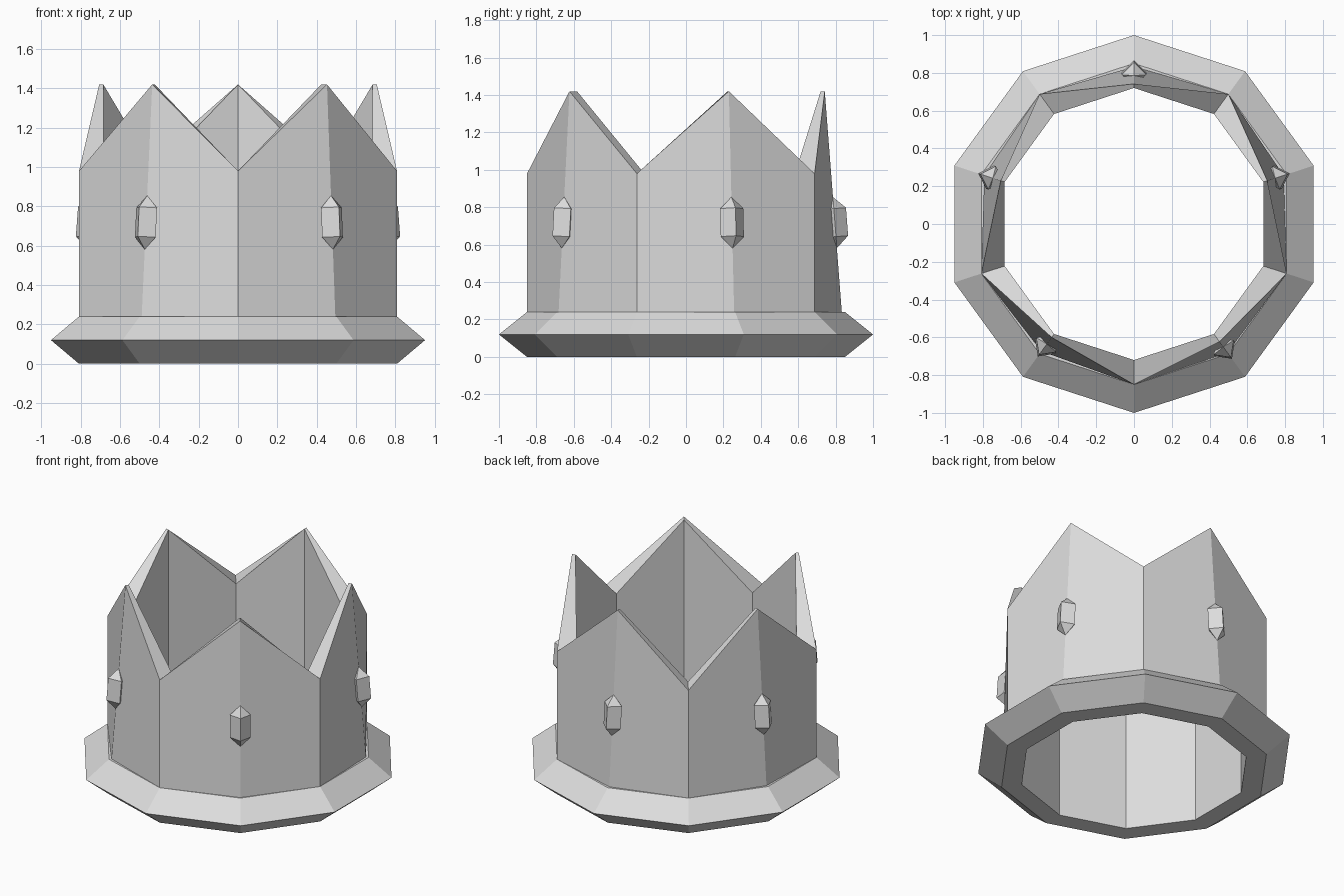
import bpy
import bmesh
from math import cos, sin, radians, atan2
from mathutils import Matrix, Vector

cube = bpy.data.objects.get("Cube")
if cube:
    bpy.data.objects.remove(cube, do_unlink=True)

SIDES = 10
INNER, OUTER, RIM = 0.72, 0.85, 1.0
BAND_TOP, VALLEY, PEAK = 0.24, 0.98, 1.42

grey = bpy.data.materials.new("light grey")
grey.use_nodes = True
grey.diffuse_color = (0.72, 0.72, 0.72, 1)
grey.node_tree.nodes["Principled BSDF"].inputs["Base Color"].default_value = grey.diffuse_color


def polar(radius, angle, z):
    return Vector((radius * cos(angle), radius * sin(angle), z))


def make_object(name, bm):
    bmesh.ops.recalc_face_normals(bm, faces=bm.faces)
    mesh = bpy.data.meshes.new(name)
    bm.to_mesh(mesh)
    bm.free()
    mesh.materials.append(grey)
    obj = bpy.data.objects.new(name, mesh)
    bpy.context.collection.objects.link(obj)
    return obj


def ring_of_sections(name, sections):
    """Bridge a closed circle of matching closed cross-sections."""
    bm = bmesh.new()
    loops = [[bm.verts.new(p) for p in section] for section in sections]
    for i, a in enumerate(loops):
        b = loops[(i + 1) % len(loops)]
        for j in range(len(a)):
            k = (j + 1) % len(a)
            bm.faces.new((a[j], a[k], b[k], b[j]))
    return make_object(name, bm)


angles = [radians(90 + 360 / SIDES * i) for i in range(SIDES)]

# Flared base band
profile = [(INNER, 0), (OUTER, 0), (RIM, 0.12), (OUTER, BAND_TOP), (INNER, BAND_TOP)]
ring_of_sections("base_band", [[polar(r, a, z) for r, z in profile] for a in angles])


# Pointed wall: every second corner rises to a peak leaning inwards
def lean(i):
    """Outer radius at the foot and at the tip of a corner."""
    if i % 2:
        return OUTER, OUTER
    return (0.842, 0.77) if i == 6 else (0.833, 0.742)


sections = []
for i, a in enumerate(angles):
    foot, tip = lean(i)
    top = VALLEY if i % 2 else PEAK
    sections.append([polar(INNER, a, BAND_TOP), polar(foot, a, BAND_TOP),
                     polar(tip, a, top), polar(INNER, a, top)])
ring_of_sections("pointed_wall", sections)


# Four-sided gems with pointed ends, one on each peak corner
def make_gem(name, location, angle, tilt):
    bm = bmesh.new()
    half, body, tip = 0.065, 0.075, 0.137
    low, high = ([bm.verts.new(polar(half, radians(90 * k), z)) for k in range(4)]
                 for z in (-body, body))
    bottom, top = bm.verts.new((0, 0, -tip)), bm.verts.new((0, 0, tip))
    for k in range(4):
        n = (k + 1) % 4
        bm.faces.new((low[k], low[n], high[n], high[k]))
        bm.faces.new((high[k], high[n], top))
        bm.faces.new((low[n], low[k], bottom))
    turn = Matrix.Rotation(angle, 4, "Z") @ Matrix.Rotation(-tilt, 4, "Y")
    bmesh.ops.transform(bm, matrix=Matrix.Translation(location) @ turn, verts=bm.verts)
    return make_object(name, bm)


GEM_Z = 0.718
names = {0: "back", 2: "back_right", 4: "front_right", 6: "front_left", 8: "back_left"}
for i, place in names.items():
    foot, tip = lean(i)
    radius = foot + (tip - foot) * (GEM_Z - BAND_TOP) / (PEAK - BAND_TOP)
    tilt = atan2(foot - tip, PEAK - BAND_TOP)
    make_gem(place + "_gem", polar(radius, angles[i], GEM_Z), angles[i], tilt)
